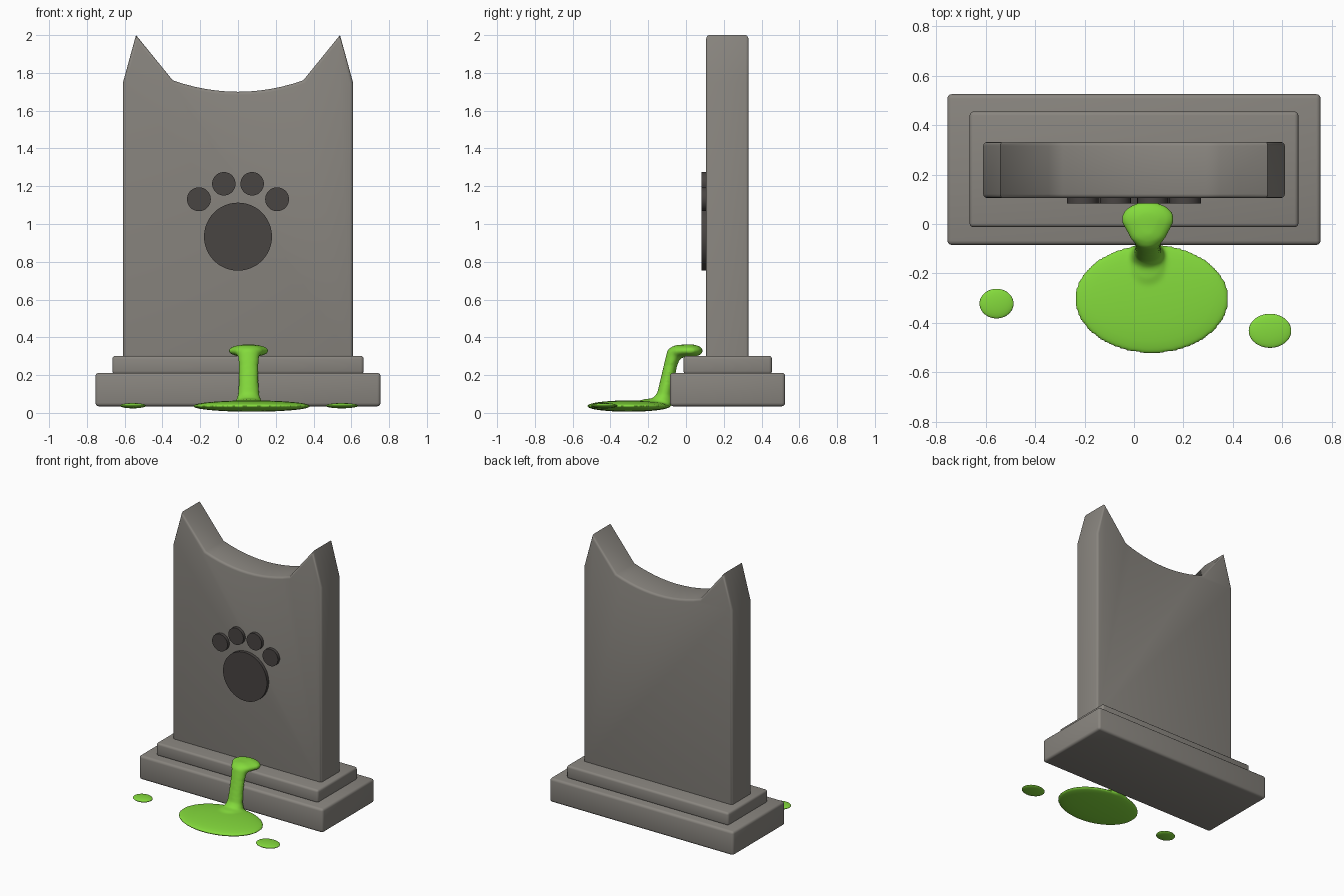
import bpy, bmesh, math
from mathutils import Matrix, Vector

if "Cube" in bpy.data.objects:
    bpy.data.objects.remove(bpy.data.objects["Cube"])


def material(name, color):
    m = bpy.data.materials.new(name)
    m.diffuse_color = (*color, 1)
    m.use_nodes = True
    m.node_tree.nodes["Principled BSDF"].inputs["Base Color"].default_value = m.diffuse_color
    return m


stone = material("grey stone", (0.25, 0.235, 0.212))
dark = material("dark stone", (0.065, 0.058, 0.055))
green = material("green slime", (0.23, 0.70, 0.045))


def finish(name, bm, mat, angle=35):
    bmesh.ops.recalc_face_normals(bm, faces=bm.faces[:])
    me = bpy.data.meshes.new(name)
    bm.to_mesh(me)
    bm.free()
    me.materials.append(mat)
    ob = bpy.data.objects.new(name, me)
    bpy.context.collection.objects.link(ob)
    bpy.ops.object.select_all(action='DESELECT')
    ob.select_set(True)
    bpy.context.view_layer.objects.active = ob
    bpy.ops.object.shade_smooth_by_angle(angle=math.radians(angle))
    return ob


def rounded_box(name, x, y0, y1, z0, z1, bevel):
    bm = bmesh.new()
    bmesh.ops.create_cube(bm, size=1, matrix=Matrix.Translation(
        (0, (y0 + y1) / 2, (z0 + z1) / 2)) @ Matrix.Diagonal((2 * x, y1 - y0, z1 - z0, 1)))
    bmesh.ops.bevel(bm, geom=bm.edges[:], offset=bevel, segments=3,
                    profile=0.5, affect='EDGES')
    return finish(name, bm, stone)


def add_ball(bm, centre, radii):
    bmesh.ops.create_icosphere(bm, subdivisions=4, radius=1,
                               matrix=Matrix.Translation(centre) @ Matrix.Diagonal((*radii, 1)))


# Stepped base
rounded_box("base_lower", 0.755, -0.085, 0.525, 0.035, 0.212, 0.018)
rounded_box("base_upper", 0.665, -0.013, 0.455, 0.205, 0.302, 0.016)

# Headstone with two ear points and a dipped top
profile = [(-0.61, 0.29), (-0.61, 1.745), (-0.54, 2.0)]
for i in range(13):
    x = -0.345 + 0.69 * i / 12
    profile.append((x, 1.70 + 0.06 * (x / 0.345) ** 2))
profile += [(0.54, 2.0), (0.61, 1.745), (0.61, 0.29)]
bm = bmesh.new()
face = bm.faces.new([bm.verts.new((x, 0.105, z)) for x, z in profile])
ext = bmesh.ops.extrude_face_region(bm, geom=[face])
bmesh.ops.translate(bm, vec=(0, 0.227, 0),
                    verts=[v for v in ext["geom"] if isinstance(v, bmesh.types.BMVert)])
if face.is_valid and not any(f is not face and len(f.verts) == len(profile) and
                             f.calc_center_median().y < 0.11 for f in bm.faces):
    pass
bmesh.ops.recalc_face_normals(bm, faces=bm.faces[:])
rims = [e for e in bm.edges if abs(e.verts[0].co.y - e.verts[1].co.y) < 1e-4]
bmesh.ops.bevel(bm, geom=rims, offset=0.016, segments=3, profile=0.5, affect='EDGES')
finish("headstone", bm, stone)


# Paw print: one pad and four toes
def paw_disc(name, x, z, r):
    bm = bmesh.new()
    bmesh.ops.create_cone(bm, cap_ends=True, segments=48, radius1=r, radius2=r, depth=0.04,
                          matrix=Matrix.Translation((x, 0.102, z)) @ Matrix.Rotation(math.pi / 2, 4, 'X'))
    finish(name, bm, dark)


paw_disc("paw_pad", 0, 0.933, 0.18)
for side, s in (("left", -1), ("right", 1)):
    paw_disc("paw_outer_toe_" + side, s * 0.207, 1.131, 0.063)
    paw_disc("paw_inner_toe_" + side, s * 0.075, 1.213, 0.062)

# Slime: chain of balls down the steps into a puddle, fused into one skin
path = [  # y, z, radius x, y, z
    (0.02, 0.329, 0.107, 0.070, 0.034),
    (-0.03, 0.327, 0.080, 0.060, 0.034),
    (-0.062, 0.315, 0.058, 0.040, 0.036),
    (-0.080, 0.26, 0.053, 0.036, 0.030),
    (-0.100, 0.17, 0.053, 0.037, 0.030),
    (-0.115, 0.09, 0.058, 0.042, 0.030),
    (-0.130, 0.055, 0.070, 0.065, 0.027),
    (-0.200, 0.048, 0.080, 0.080, 0.026)]
bm = bmesh.new()
for a, b in zip(path, path[1:]):
    for k in range(4):
        y, z, rx, ry, rz = (p + (q - p) * k / 4 for p, q in zip(a, b))
        add_ball(bm, (0.056, y, z), (rx, ry, rz))
add_ball(bm, (0.072, -0.303, 0.036), (0.313, 0.222, 0.030))
slime = finish("slime_spill", bm, green, 180)
mod = slime.modifiers.new("fuse", 'REMESH')
mod.mode = 'VOXEL'
mod.voxel_size = 0.009
mod.use_smooth_shade = True
mod = slime.modifiers.new("soften", 'SMOOTH')
mod.factor = 0.5
mod.iterations = 6

# Loose slime drops
for name, x, y, rx, ry in (("slime_drop_left", -0.556, -0.322, 0.069, 0.060),
                           ("slime_drop_right", 0.55, -0.432, 0.086, 0.069)):
    bm = bmesh.new()
    add_ball(bm, (x, y, 0.038), (rx, ry, 0.014))
    finish(name, bm, green, 180)
